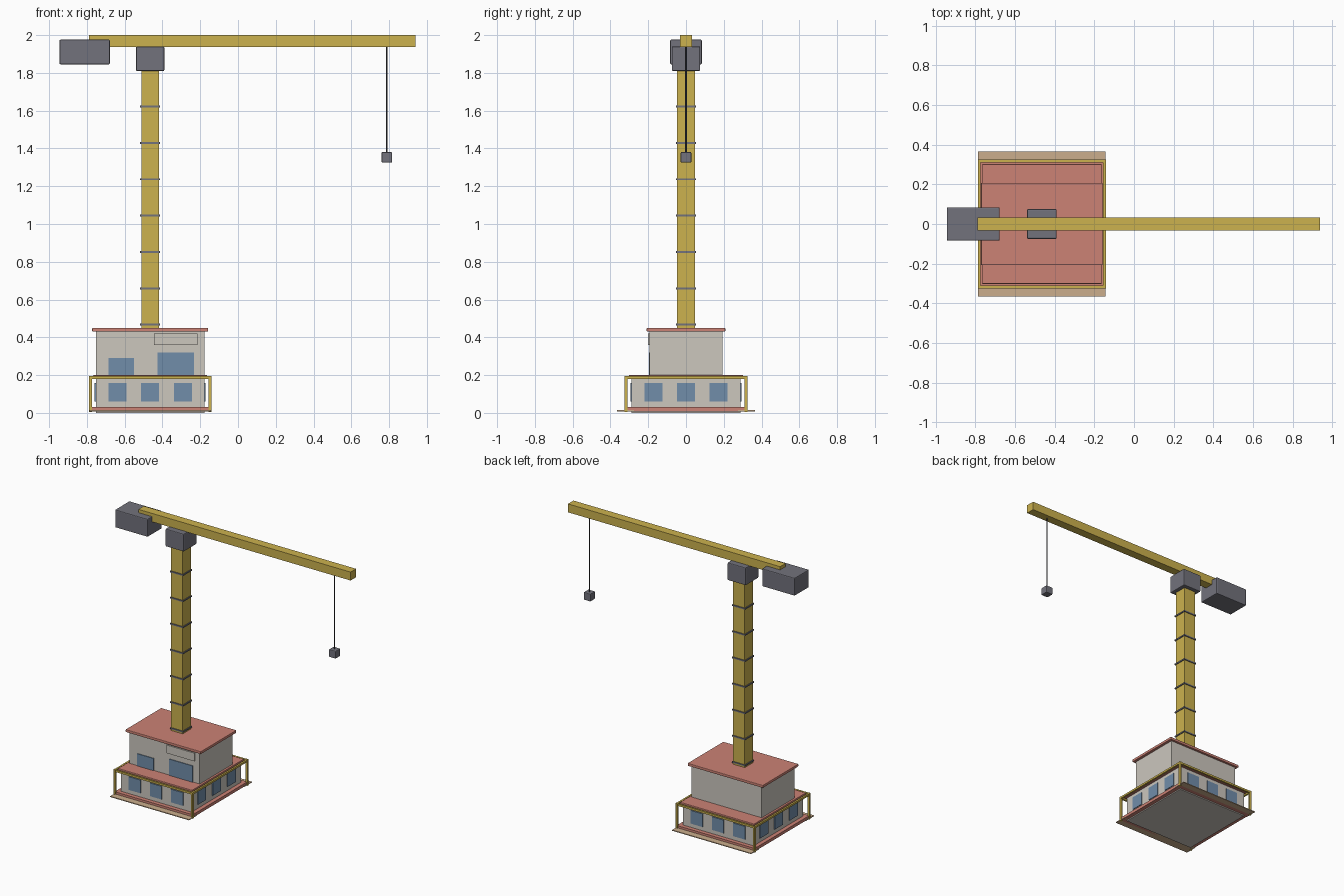
import bpy

old = bpy.data.objects.get("Cube")
if old:
    bpy.data.objects.remove(old, do_unlink=True)


def material(name, srgb):
    """Flat colour given as 0-255 sRGB."""
    lin = [((c / 255 + 0.055) / 1.055) ** 2.4 for c in srgb] + [1]
    m = bpy.data.materials.new(name)
    m.use_nodes = True
    m.diffuse_color = lin
    m.node_tree.nodes["Principled BSDF"].inputs["Base Color"].default_value = lin
    return m


YELLOW = material("crane yellow", (204, 178, 78))
GREY = material("steel grey", (114, 114, 124))
DARK = material("cable grey", (70, 70, 76))
WALL = material("plaster wall", (204, 199, 190))
RED = material("terracotta red", (204, 130, 117))
BLUE = material("window blue", (113, 141, 170))
TAN = material("paving tan", (203, 174, 140))


def box(name, x, y, z, mat, bevel=0):
    """Box from (min, max) ranges on each axis."""
    bpy.ops.mesh.primitive_cube_add(size=1, location=[(a + b) / 2 for a, b in (x, y, z)])
    ob = bpy.context.object
    ob.name = name
    ob.scale = [b - a for a, b in (x, y, z)]
    bpy.ops.object.transform_apply(location=False, rotation=False, scale=True)
    ob.data.materials.append(mat)
    if bevel:
        mod = ob.modifiers.new("soft edges", 'BEVEL')
        mod.width = bevel
        mod.segments = 2
    return ob


def around(c, half):
    return (c - half, c + half)


CX = -0.465  # axis of the mast and building

# Building
box("ground_slab", around(CX, 0.318), around(0, 0.318), (0.008, 0.03), RED)
box("lower_storey", around(CX, 0.288), around(0, 0.288), (0, 0.185), WALL)
box("lower_roof", around(CX, 0.302), around(0, 0.302), (0.183, 0.2), RED, 0.003)
box("upper_storey", around(CX, 0.287), around(0, 0.192), (0.195, 0.432), WALL)
box("upper_roof", around(CX, 0.307), around(0, 0.208), (0.43, 0.45), RED, 0.004)
for side, label in ((-1, "front"), (1, "back")):
    box(label + "_walkway", around(CX, 0.322), around(side * 0.32, 0.046), (0.008, 0.014), TAN)

# Three windows on each side of the lower storey
for i in (-1, 0, 1):
    for s in (-1, 1):
        box("long_side_window", around(CX + i * 0.173, 0.048), around(s * 0.289, 0.0045),
            (0.06, 0.157), BLUE)
        box("short_side_window", around(CX + s * 0.289, 0.0045), around(i * 0.173, 0.048),
            (0.06, 0.157), BLUE)

# Front of the upper storey
box("small_front_window", (-0.685, -0.55), (-0.197, -0.19), (0.195, 0.29), BLUE)
box("large_front_window", (-0.425, -0.232), (-0.197, -0.19), (0.195, 0.32), BLUE)
box("blank_fascia", (-0.445, -0.215), (-0.2, -0.19), (0.36, 0.42), WALL)

# Corner posts and railing
for s in (-1, 1):
    box("long_rail", around(CX, 0.322), around(s * 0.318, 0.0065), (0.18, 0.194), YELLOW)
    box("short_rail", around(CX + s * 0.316, 0.0065), around(0, 0.322), (0.18, 0.194), YELLOW)
    for t in (-1, 1):
        box("corner_post", around(CX + s * 0.316, 0.0075), around(t * 0.318, 0.0075),
            (0.004, 0.195), YELLOW)

# Mast with collars
box("mast", around(CX, 0.047), around(0, 0.047), (0.44, 1.82), YELLOW)
for i in range(7):
    box("mast_collar", around(CX, 0.053), around(0, 0.053), around(0.467 + i * 0.1925, 0.005), GREY)

# Jib, slewing block and counterweight
box("slewing_block", around(CX, 0.075), around(0, 0.075), (1.81, 1.94), GREY, 0.006)
box("jib", (-0.79, 0.94), around(0, 0.032), (1.938, 2.0), YELLOW)
box("counterweight", (-0.945, -0.678), around(0, 0.084), (1.845, 1.976), GREY, 0.006)

# Cable and hook block
bpy.ops.mesh.primitive_cylinder_add(vertices=8, radius=0.004, depth=0.58, location=(0.788, 0, 1.655))
cable = bpy.context.object
cable.name = "hoist_cable"
cable.data.materials.append(DARK)
bpy.ops.object.shade_smooth_by_angle()
box("hook_block", around(0.788, 0.028), around(0, 0.028), (1.325, 1.381), GREY, 0.005)
